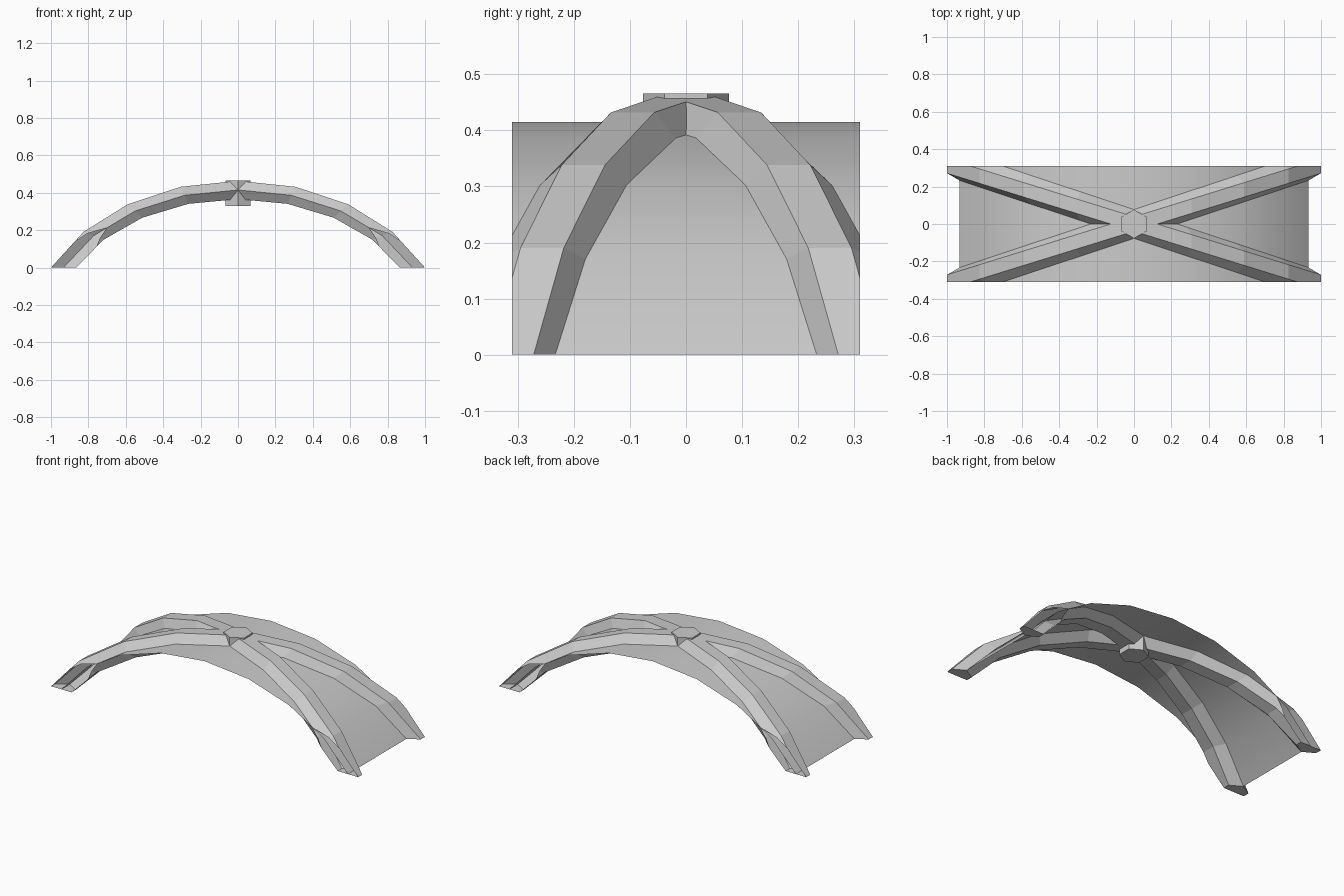
import bpy, bmesh, math

if "Cube" in bpy.data.objects:
    bpy.data.objects.remove(bpy.data.objects["Cube"])

HALF = math.radians(64)
SPAN, RISE, DEPTH = 0.933, 0.415, 0.31
R = 0.077


def arc(i):
    """Point i of -4..4 along the unit vault arc (x -1..1, z 0..1)."""
    a = HALF * i / 4
    return (math.sin(a) / math.sin(HALF),
            max(0.0, (math.cos(a) - math.cos(HALF)) / (1 - math.cos(HALF))))


def finish(bm, name, smooth=False):
    mesh = bpy.data.meshes.new(name)
    bm.to_mesh(mesh)
    bm.free()
    for p in mesh.polygons:
        p.use_smooth = smooth
    obj = bpy.data.objects.new(name, mesh)
    bpy.context.collection.objects.link(obj)
    return obj


# Curved vault sheet between the ribs
bm = bmesh.new()
rows = []
for i in range(-4, 5):
    x, z = arc(i)
    rows.append([bm.verts.new((x * SPAN, y, z * RISE)) for y in (-DEPTH, DEPTH)])
for a, b in zip(rows, rows[1:]):
    bm.faces.new((a[0], b[0], b[1], a[1]))
finish(bm, "vault_web", smooth=True)


# Hexagonal diagonal ribs, closed at the feet and trimmed open at front and back
def rib(name, side):
    bm = bmesh.new()
    rings = []
    for i in range(-4, 5):
        x, z = arc(i)
        ring = []
        for k in range(6):
            c, s = math.cos(k * math.pi / 3), math.sin(k * math.pi / 3)
            ring.append(bm.verts.new((x * (SPAN + R * s),
                                      side * x * DEPTH + R * c,
                                      z * (RISE + 0.0565 * s))))
        rings.append(ring)
    for a, b in zip(rings, rings[1:]):
        for k in range(6):
            n = (k + 1) % 6
            bm.faces.new((a[k], a[n], b[n], b[k]))
    bm.faces.new(rings[0])
    bm.faces.new(rings[-1])
    bmesh.ops.recalc_face_normals(bm, faces=bm.faces[:])
    for d in (-1, 1):
        bmesh.ops.bisect_plane(bm, geom=bm.verts[:] + bm.edges[:] + bm.faces[:],
                               plane_co=(0, d * DEPTH, 0), plane_no=(0, d, 0),
                               clear_outer=True)
    finish(bm, name)


rib("diagonal_rib_a", 1)
rib("diagonal_rib_b", -1)

# Hexagonal keystone at the crossing
bpy.ops.mesh.primitive_cylinder_add(vertices=6, radius=R, depth=0.136,
                                    location=(0, 0, 0.398))
bpy.context.object.name = "keystone_boss"
